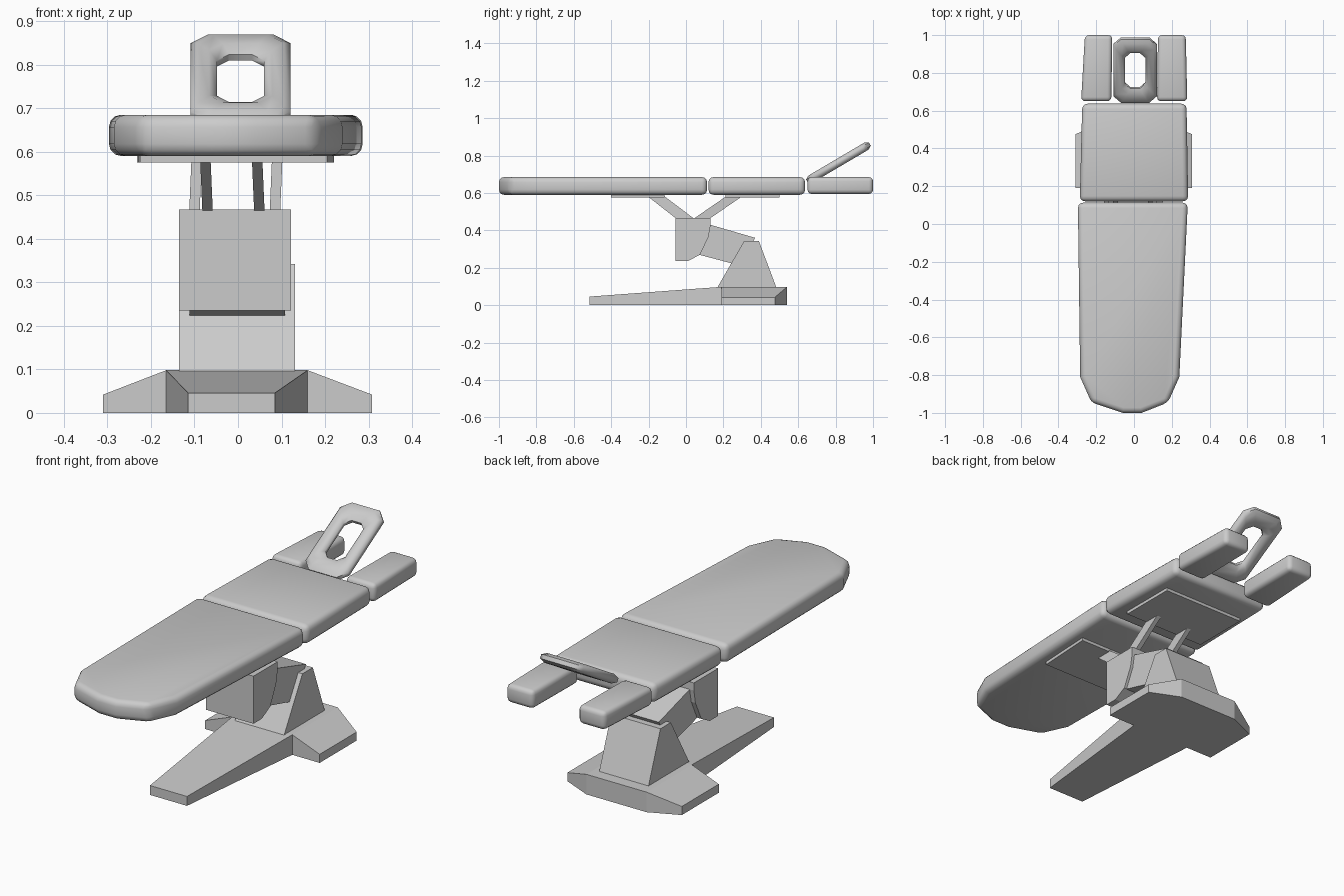
import bpy, bmesh, math
from mathutils import Matrix, Vector

if "Cube" in bpy.data.objects:
    bpy.data.objects.remove(bpy.data.objects["Cube"], do_unlink=True)

grey = bpy.data.materials.new("light grey")
grey.use_nodes = True
grey.diffuse_color = (0.6, 0.6, 0.6, 1)
grey.node_tree.nodes["Principled BSDF"].inputs["Base Color"].default_value = (0.6, 0.6, 0.6, 1)


def loft(name, rings, closed=False, bevel=0, segments=3, smooth=None):
    """Skin equal-length rings of points; cap the ends or join last to first."""
    bm = bmesh.new()
    loops = [[bm.verts.new(p) for p in ring] for ring in rings]
    n = len(loops[0])
    pairs = list(zip(loops, loops[1:]))
    if closed:
        pairs.append((loops[-1], loops[0]))
    else:
        bm.faces.new(loops[0])
        bm.faces.new(loops[-1])
    for a, b in pairs:
        for i in range(n):
            j = (i + 1) % n
            bm.faces.new((a[i], a[j], b[j], b[i]))
    bmesh.ops.recalc_face_normals(bm, faces=bm.faces)
    mesh = bpy.data.meshes.new(name)
    bm.to_mesh(mesh)
    bm.free()
    mesh.materials.append(grey)
    ob = bpy.data.objects.new(name, mesh)
    bpy.context.collection.objects.link(ob)
    bpy.ops.object.select_all(action='DESELECT')
    ob.select_set(True)
    bpy.context.view_layer.objects.active = ob
    if bevel:
        mod = ob.modifiers.new("soft edges", 'BEVEL')
        mod.width = bevel
        mod.segments = segments
        mod.limit_method = 'ANGLE'
        mod.angle_limit = math.radians(35)
        bpy.ops.object.modifier_apply(modifier=mod.name)
    if smooth:
        bpy.ops.object.shade_smooth_by_angle(angle=math.radians(smooth))
    return ob


def slab(name, outline, z0, z1, **kw):
    return loft(name, [[(x, y, z) for x, y in outline] for z in (z0, z1)], **kw)


def side_prism(name, profile, x0, x1):
    return loft(name, [[(x, y, z) for y, z in profile] for x in (x0, x1)])


# Cushions
soft = dict(bevel=0.028, segments=3, smooth=50)
slab("leg_cushion", [(-0.297, 0.113), (0.285, 0.113), (0.24, -0.81), (0.18, -0.945), (0.04, -1.0),
                     (-0.06, -1.0), (-0.225, -0.945), (-0.285, -0.81)], 0.59, 0.685, **soft)
slab("seat_cushion", [(-0.287, 0.12), (0.287, 0.12), (0.278, 0.637), (-0.274, 0.637)],
     0.59, 0.685, **soft)
slab("right_arm_cushion", [(-0.28, 0.65), (-0.12, 0.65), (-0.115, 1.0), (-0.26, 1.0)],
     0.595, 0.685, bevel=0.022, smooth=50)
slab("left_arm_cushion", [(0.122, 0.65), (0.282, 0.65), (0.274, 1.0), (0.127, 1.0)],
     0.595, 0.685, bevel=0.022, smooth=50)


# Ring-shaped headrest, tilted upward at the back
def octagon(hx, hy, cut):
    return [Vector(p) for p in ((hx, cut - hy), (hx, hy - cut), (hx - cut, hy), (cut - hx, hy),
                                (-hx, hy - cut), (-hx, cut - hy), (cut - hx, -hy), (hx - cut, -hy))]


inner = octagon(0.054, 0.108, 0.028)
outer = octagon(0.115, 0.195, 0.04)
tilt = Matrix.Translation((0.006, 0.815, 0.762)) @ Matrix.Rotation(math.radians(30.5), 4, 'X')
section = [(0, -0.008), (0.3, -0.022), (0.75, -0.022), (1, -0.01),
           (1, 0.01), (0.75, 0.022), (0.3, 0.022), (0, 0.008)]
rings = [[tilt @ a.lerp(b, t).to_3d() + tilt.to_3x3() @ Vector((0, 0, h))
          for a, b in zip(inner, outer)] for t, h in section]
loft("headrest", rings, closed=True, smooth=60)

# Mounting plates under the cushions
slab("front_plate", [(-0.23, -0.115), (0.22, -0.115), (0.205, -0.4), (-0.225, -0.4)], 0.575, 0.597)
slab("rear_plate", [(-0.232, 0.21), (0.218, 0.21), (0.218, 0.5), (-0.232, 0.5)], 0.575, 0.597)

# Slanted struts: bottom x, top x, bottom y range, top y range
front_y, rear_y = ((-0.055, 0.04), (-0.205, -0.115)), ((0.045, 0.13), (0.215, 0.3))
for name, xb, xt, (yb, yt) in (
        ("front_right_strut", -0.082, -0.087, front_y), ("front_left_strut", 0.037, 0.032, front_y),
        ("rear_right_strut", -0.112, -0.107, rear_y), ("rear_left_strut", 0.073, 0.078, rear_y)):
    loft(name, [[(x, y[0], z), (x + 0.024, y[0], z), (x + 0.024, y[1], z), (x, y[1], z)]
                for x, y, z in ((xb, yb, 0.465), (xt, yt, 0.582))])

# Lift head, arm and pedestal
side_prism("lift_head", [(-0.055, 0.235), (0.01, 0.235), (0.075, 0.27), (0.12, 0.365),
                         (0.132, 0.43), (0.132, 0.467), (-0.055, 0.467)], -0.135, 0.122)
side_prism("lift_arm", [(0.05, 0.275), (0.25, 0.222), (0.355, 0.335), (0.37, 0.36),
                        (0.13, 0.43), (0.05, 0.43)], -0.112, 0.108)
side_prism("pedestal", [(0.165, 0.09), (0.485, 0.09), (0.39, 0.342), (0.31, 0.342)], -0.135, 0.131)

# Base: cross foot with drooping ends, and a long front foot
loft("cross_foot", [[(x, 0.19, 0), (x, y, 0), (x, y, z), (x, 0.19, z)]
                    for x, y, z in ((-0.31, 0.475, 0.042), (-0.165, 0.54, 0.098),
                                    (0.16, 0.54, 0.098), (0.308, 0.475, 0.042))])
loft("front_foot", [[(x0, y, 0), (x1, y, 0), (x1, y, z), (x0, y, z)]
                    for x0, x1, y, z in ((-0.115, 0.085, -0.515, 0.046),
                                         (-0.165, 0.16, 0.19, 0.098))])
